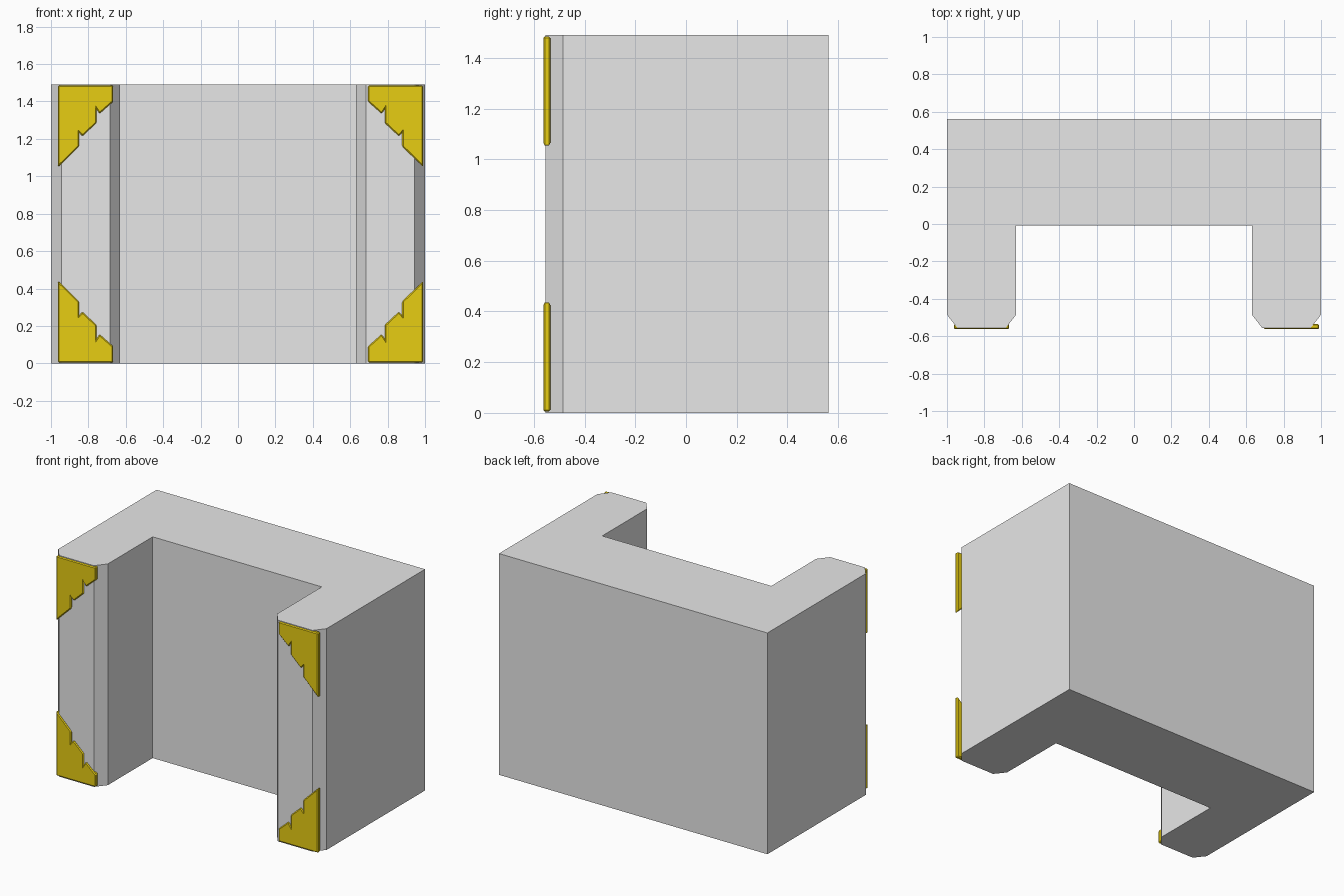
import bpy
import bmesh

if "Cube" in bpy.data.objects:
    bpy.data.objects.remove(bpy.data.objects["Cube"], do_unlink=True)

HEIGHT = 1.49


def make_material(name, rgb):
    mat = bpy.data.materials.new(name)
    mat.use_nodes = True
    color = (*rgb, 1.0)
    mat.diffuse_color = color
    mat.node_tree.nodes["Principled BSDF"].inputs["Base Color"].default_value = color
    return mat


def prism(name, outline, depth_vector, mat):
    """Extrude a closed 3D outline along a vector into a solid."""
    bm = bmesh.new()
    face = bm.faces.new([bm.verts.new(p) for p in outline])
    result = bmesh.ops.extrude_face_region(bm, geom=[face])
    moved = [g for g in result["geom"] if isinstance(g, bmesh.types.BMVert)]
    bmesh.ops.translate(bm, verts=moved, vec=depth_vector)
    bmesh.ops.recalc_face_normals(bm, faces=bm.faces[:])
    mesh = bpy.data.meshes.new(name)
    bm.to_mesh(mesh)
    bm.free()
    mesh.materials.append(mat)
    obj = bpy.data.objects.new(name, mesh)
    bpy.context.collection.objects.link(obj)
    return obj


grey = make_material("light grey", (0.8, 0.8, 0.8))
gold = make_material("gold", (0.8, 0.61, 0.006))

# U-shaped body with chamfered pillar fronts
half = [(1, 0.562), (1, -0.485), (0.945, -0.555),
        (0.685, -0.555), (0.63, -0.485), (0.63, -0.008)]
plan = half + [(-x, y) for x, y in reversed(half)]
prism("body", [(x, y, 0) for x, y in plan], (0, 0, HEIGHT), grey)

# Stepped corner plates: (distance from outer edge, distance from end)
steps = [(0, 0.005), (0.295, 0.005), (0.295, 0.09), (0.222, 0.155),
         (0.205, 0.13), (0.205, 0.205), (0.13, 0.275), (0.112, 0.255),
         (0.112, 0.33), (0, 0.44)]
for side, sign, outer in (("left", 1, 0.99), ("right", -1, 0.962)):
    for level in ("upper", "lower"):
        outline = [(sign * (outer - u), -0.535,
                    HEIGHT - v if level == "upper" else v) for u, v in steps]
        plate = prism(f"{level}_{side}_corner_plate", outline, (0, -0.0275, 0), gold)
        bevel = plate.modifiers.new("soft edge", "BEVEL")
        bevel.width = 0.006
        bevel.segments = 1
        bevel.limit_method = "ANGLE"
